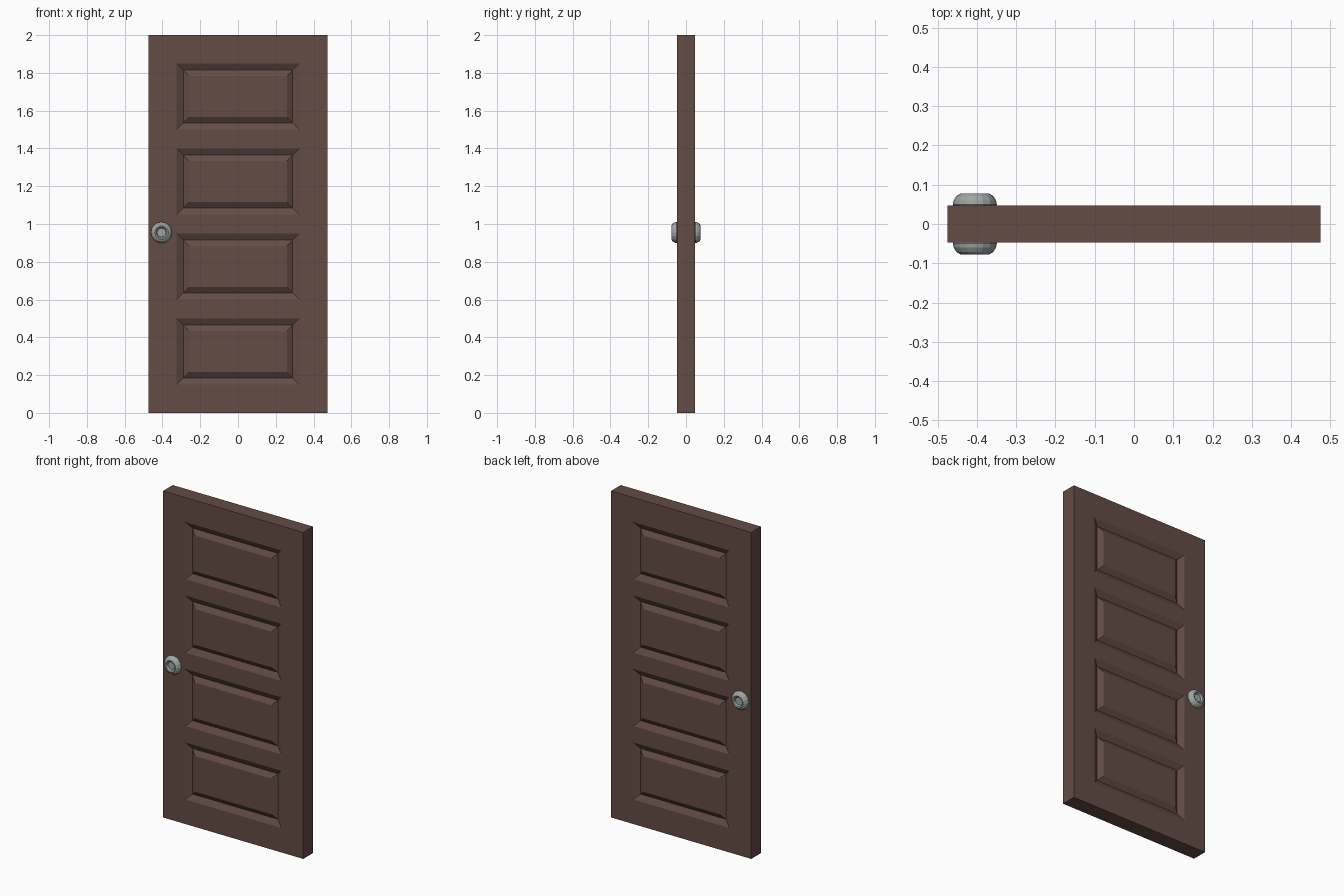
import bpy, bmesh, math
from mathutils import Vector

if "Cube" in bpy.data.objects:
    bpy.data.objects.remove(bpy.data.objects["Cube"])

W, T, H = 0.475, 0.047, 2.0          # half width, half thickness, height
PX, PH = 0.325, 0.35                 # panel half width and height
PANELS = [0.15, 0.60, 1.05, 1.50]    # panel bottom heights


def material(name, rgb):
    m = bpy.data.materials.new(name)
    m.diffuse_color = (*rgb, 1)
    m.use_nodes = True
    m.node_tree.nodes["Principled BSDF"].inputs["Base Color"].default_value = m.diffuse_color
    return m


def finish(bm, name, mat):
    bmesh.ops.recalc_face_normals(bm, faces=bm.faces[:])
    me = bpy.data.meshes.new(name)
    bm.to_mesh(me)
    bm.free()
    me.materials.append(mat)
    ob = bpy.data.objects.new(name, me)
    bpy.context.collection.objects.link(ob)
    return ob


brown = material("brown wood", (0.127, 0.072, 0.060))
steel = material("grey metal", (0.35, 0.38, 0.37))

# Door slab, cut along the panel borders
bm = bmesh.new()
bmesh.ops.create_cube(bm, size=1)
for v in bm.verts:
    v.co = Vector((v.co.x * 2 * W, v.co.y * 2 * T, (v.co.z + 0.5) * H))
cuts = [((x, 0, 0), (1, 0, 0)) for x in (-PX, PX)]
cuts += [((0, 0, z + d), (0, 0, 1)) for z in PANELS for d in (0, PH)]
for co, no in cuts:
    bmesh.ops.bisect_plane(bm, geom=bm.verts[:] + bm.edges[:] + bm.faces[:],
                           plane_co=co, plane_no=no)
bm.normal_update()

# Panels on both sides: sloped groove, then raised field
for f in [f for f in bm.faces if abs(f.normal.y) > 0.9]:
    c = f.calc_center_median()
    if abs(c.x) < 0.1 and any(z < c.z < z + PH for z in PANELS):
        bmesh.ops.inset_individual(bm, faces=[f], thickness=0.05, depth=-0.02)
        f.normal_update()
        bmesh.ops.inset_individual(bm, faces=[f], thickness=0.043, depth=0.02)
finish(bm, "door_slab", brown)

# Knobs: lathed round profile with a dished end (radius, distance from middle)
PROFILE = [(0.050, 0.040), (0.056, 0.049), (0.054, 0.060), (0.047, 0.071),
           (0.036, 0.078), (0.029, 0.076), (0.023, 0.066)]
N = 16


def knob(name, side):
    bm = bmesh.new()
    rings = []
    for r, y in PROFILE:
        rings.append([bm.verts.new((-0.405 + r * math.cos(2 * math.pi * i / N),
                                    side * y,
                                    0.955 + r * math.sin(2 * math.pi * i / N)))
                      for i in range(N)])
    for a, b in zip(rings, rings[1:]):
        for i in range(N):
            j = (i + 1) % N
            bm.faces.new((a[i], a[j], b[j], b[i]))
    bm.faces.new(rings[0])
    bm.faces.new(rings[-1])
    finish(bm, name, steel)


knob("front_knob", -1)
knob("back_knob", 1)
